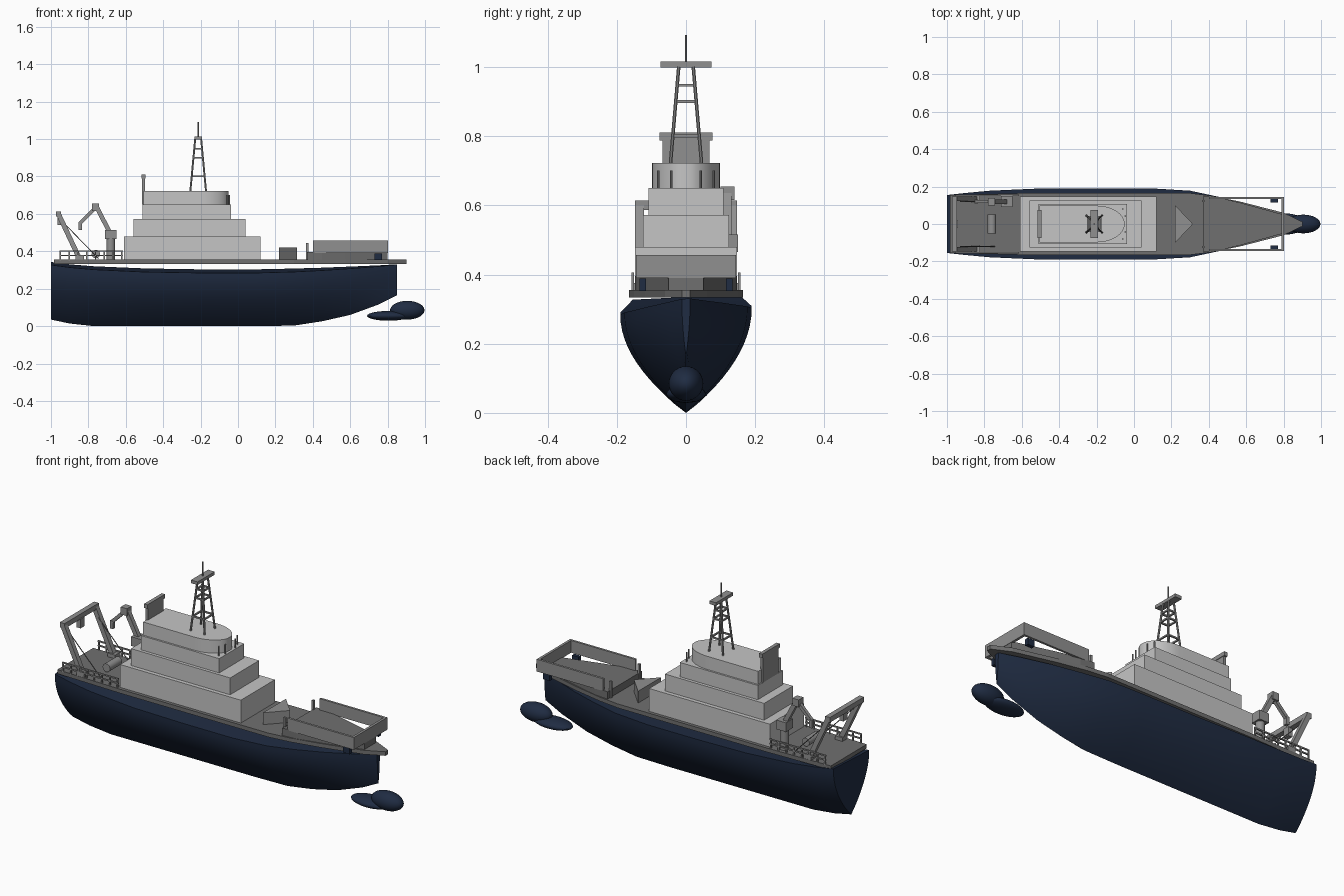
import bpy, bmesh, math
from mathutils import Vector

cube = bpy.data.objects.get("Cube")
if cube:
    bpy.data.objects.remove(cube, do_unlink=True)


def material(name, r, g, b):
    m = bpy.data.materials.new(name)
    m.use_nodes = True
    m.diffuse_color = (r, g, b, 1)
    node = next(n for n in m.node_tree.nodes if n.type == 'BSDF_PRINCIPLED')
    node.inputs["Base Color"].default_value = (r, g, b, 1)
    return m


NAVY = material("navy hull", 0.014, 0.025, 0.055)
PALE = material("pale grey", 0.56, 0.56, 0.56)
GREY = material("mid grey", 0.28, 0.28, 0.28)
DARK = material("deck grey", 0.16, 0.16, 0.16)


def finish(name, bm, mat, smooth=False):
    bmesh.ops.recalc_face_normals(bm, faces=bm.faces)
    mesh = bpy.data.meshes.new(name)
    bm.to_mesh(mesh)
    bm.free()
    mesh.materials.append(mat)
    ob = bpy.data.objects.new(name, mesh)
    bpy.context.collection.objects.link(ob)
    if smooth:
        bpy.ops.object.select_all(action='DESELECT')
        ob.select_set(True)
        bpy.context.view_layer.objects.active = ob
        bpy.ops.object.shade_smooth_by_angle()
    return ob


def loft(name, rings, mat, smooth=False):
    """Skin closed rings of equal length and cap both ends."""
    bm = bmesh.new()
    vs = [[bm.verts.new(p) for p in ring] for ring in rings]
    n = len(vs[0])
    for a, b in zip(vs, vs[1:]):
        for i in range(n):
            j = (i + 1) % n
            bm.faces.new((a[i], a[j], b[j], b[i]))
    bm.faces.new(vs[0])
    bm.faces.new(vs[-1])
    return finish(name, bm, mat, smooth)


def prism(name, outline, z0, z1, mat, smooth=False):
    return loft(name, [[(x, y, z) for x, y in outline] for z in (z0, z1)], mat, smooth)


def mirrored(half):
    return half + [(x, -y) for x, y in reversed(half)]


def box(name, x0, x1, y0, y1, z0, z1, mat):
    return prism(name, [(x0, y0), (x1, y0), (x1, y1), (x0, y1)], z0, z1, mat)


def bar(name, a, b, w, mat, sides=4):
    """Square or round bar between two points."""
    a, b = Vector(a), Vector(b)
    d = (b - a).normalized()
    u = d.cross(Vector((0, 1, 0) if abs(d.y) < 0.9 else (0, 0, 1))).normalized()
    v = d.cross(u)
    r = w / 2 * (math.sqrt(2) if sides == 4 else 1)
    turns = [math.tau * (i + 0.5) / sides for i in range(sides)]
    rings = [[p + u * r * math.cos(t) + v * r * math.sin(t) for t in turns] for p in (a, b)]
    return loft(name, rings, mat, sides > 4)


def ellipsoid(name, centre, radii, mat):
    bm = bmesh.new()
    bmesh.ops.create_uvsphere(bm, u_segments=32, v_segments=16, radius=1)
    bmesh.ops.scale(bm, vec=radii, verts=bm.verts)
    bmesh.ops.translate(bm, vec=centre, verts=bm.verts)
    return finish(name, bm, mat, True)


# Hull: stations of x, half width, keel height, rim height
stations = [(-1, .155, .035, .335), (-.9, .166, .014, .322), (-.77, .178, 0, .311),
            (-.5, .19, 0, .299), (-.2, .19, 0, .294), (.1, .19, 0, .294),
            (.3, .178, .003, .299), (.45, .146, .026, .305), (.6, .106, .06, .313),
            (.75, .055, .115, .322), (.85, .012, .165, .33)]
rings = []
for x, hw, low, high in stations:
    ring = []
    for i in range(-12, 13):
        t, side = abs(i) / 12, (1 if i > 0 else -1)
        y = side * hw * math.sin(math.pi / 2 * t ** 0.9)
        ring.append((x, y, low + (high + 0.05 * y - low) * t))
    rings.append(ring)
loft("hull", rings, NAVY, True)
ellipsoid("bow_bulb", (.905, 0, .085), (.092, .05, .05), NAVY)
ellipsoid("bow_bulb_root", (.805, 0, .055), (.115, .057, .026), NAVY)

# Main deck and raised foredeck
prism("main_deck", mirrored([(-.985, .155), (-.6, .165), (.3, .165), (.42, .15),
                             (.575, .118), (.8, .06), (.9, .012)]), .333, .355, DARK)
prism("foredeck", mirrored([(.37, .148), (.45, .142), (.575, .112), (.8, .05)]), .355, .395, DARK)
prism("breakwater", [(.22, -.1), (.315, 0), (.22, .1)], .355, .42, GREY)

# Bow bulwark, its posts and the anchors
box("bulwark_front", .788, .802, -.145, .145, .39, .457, GREY)
for side, s in (("left", 1), ("right", -1)):
    y0, y1 = sorted((s * .133, s * .145))
    box("bulwark_" + side, .4, .8, y0, y1, .39, .457, GREY)
    bar("bow_post_" + side, (.37, s * .123, .355), (.37, s * .123, .445), .012, GREY)
    box("anchor_" + side, .73, .77, s * .125 - .01, s * .125 + .01, .353, .388, NAVY)

# Stepped deckhouse
for i, (x0, x1, hw, z0, z1) in enumerate([(-.61, .12, .147, .355, .48),
                                          (-.56, .04, .125, .48, .572),
                                          (-.51, -.038, .108, .572, .65)]):
    box(f"deckhouse_tier_{i + 1}", x0, x1, -hw, hw, z0, z1, PALE)

# Bridge with a rounded front, and small stanchions ahead of it
curve = [(-.2 + .15 * math.sin(a), .098 * math.cos(a))
         for a in (math.pi / 2 * i / 10 for i in range(10))]
prism("bridge", mirrored([(-.505, .098)] + curve), .65, .722, PALE, True)
for x, y in ((-.06, .08), (-.047, .042)):
    for s in (1, -1):
        bar("bridge_stanchion", (x, s * y, .65), (x, s * y, .7), .008, GREY, 8)

# Screen behind the bridge
box("aft_screen", -.512, -.498, -.068, .068, .65, .79, GREY)
box("aft_screen_cap", -.515, -.495, -.076, .076, .788, .81, GREY)

# Lattice mast
MX = -.213


def leg_point(sx, sy, z):
    t = (z - .72) / .28
    return (MX + sx * (.042 - .026 * t), sy * (.045 - .024 * t), z)


corners = [(1, 1), (1, -1), (-1, -1), (-1, 1)]
for i, c in enumerate(corners):
    nxt = corners[(i + 1) % 4]
    bar("mast_leg", leg_point(*c, .72), leg_point(*c, 1.0), .011, GREY, 8)
    for z in (.8, .9, .947):
        bar("mast_brace", leg_point(*c, z), leg_point(*nxt, z), .008, GREY)
box("mast_crossbar", MX - .02, MX + .02, -.074, .074, .998, 1.015, GREY)
bar("antenna", (MX, 0, 1.01), (MX, 0, 1.092), .007, GREY, 8)

# Stern gantry with stays and hanging block
for s in (1, -1):
    bar("gantry_leg", (-.845, s * .135, .355), (-.96, s * .135, .6), .026, GREY)
    bar("gantry_foot", (-.845, s * .135, .355), (-.845, s * .135, .375), .045, GREY)
    bar("gantry_stay", (-.93, s * .12, .55), (-.745, s * .12, .36), .005, DARK, 6)
bar("gantry_beam", (-.96, -.148, .6), (-.96, .148, .6), .028, GREY)
box("gantry_block", -.965, -.94, -.018, .018, .54, .59, GREY)
bar("winch_drum", (-.76, -.052, .385), (-.76, .052, .385), .045, GREY, 20)

# Knuckle crane on the left side
CY = .12
bar("crane_pedestal", (-.68, CY, .355), (-.68, CY, .48), .046, GREY, 16)
box("crane_head", -.71, -.65, CY - .03, CY + .03, .465, .515, GREY)
bar("crane_lower_arm", (-.685, CY, .5), (-.755, CY, .635), .024, GREY)
box("crane_elbow", -.78, -.742, CY - .02, CY + .02, .615, .655, GREY)
bar("crane_upper_arm", (-.765, CY, .63), (-.845, CY, .55), .018, GREY)
box("crane_hook", -.852, -.834, CY - .01, CY + .01, .515, .558, GREY)

# Stern side rails
for s in (1, -1):
    y = s * .154
    for z in (.378, .402):
        bar("stern_rail", (-.955, y, z), (-.615, y, z), .007, GREY)
    for i in range(8):
        x = -.95 + i * .047
        bar("rail_post", (x, y, .35), (x, y, .402), .007, GREY)
